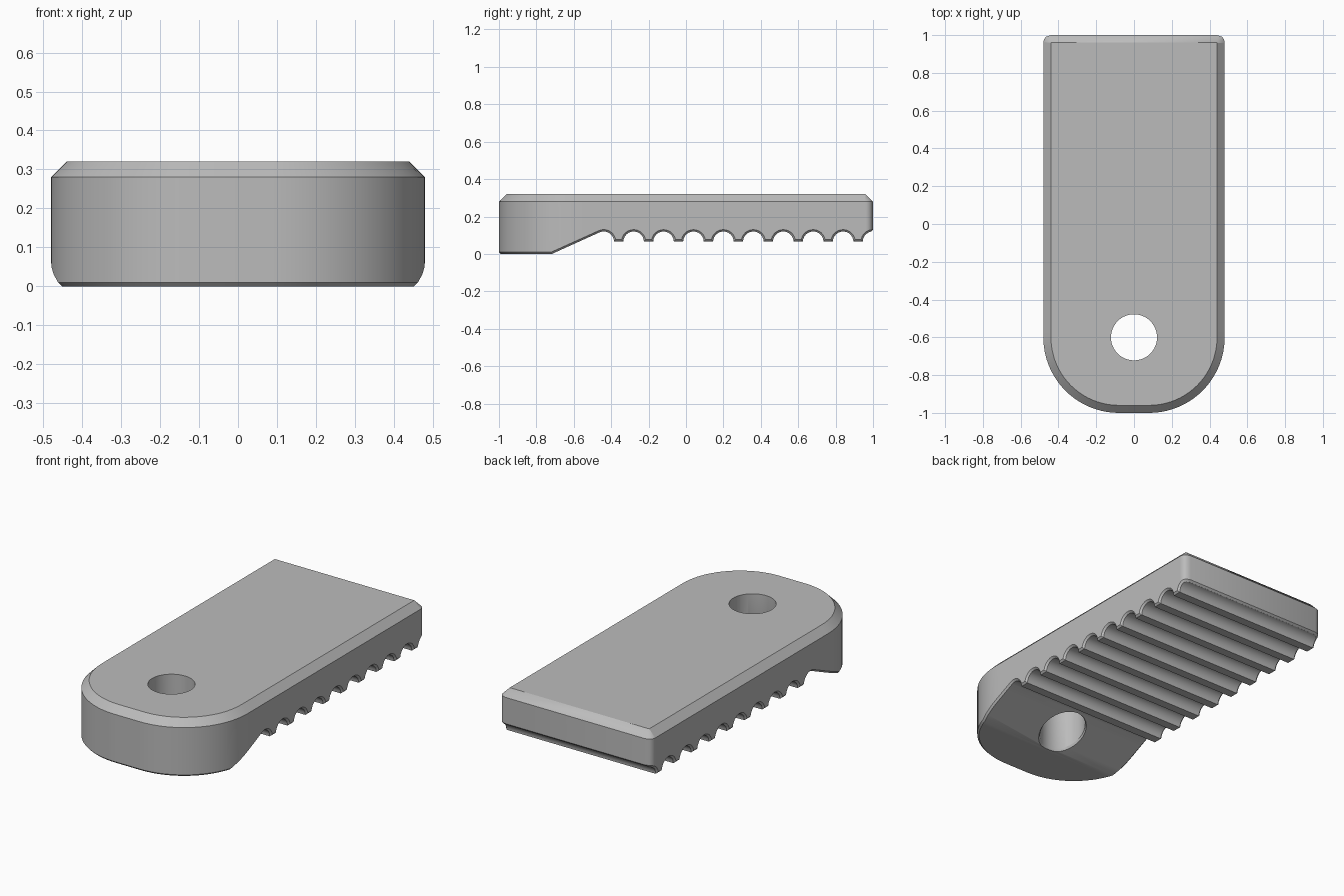
import bpy, bmesh
from math import sin, cos, radians, asin, sqrt, pi

if "Cube" in bpy.data.objects:
    bpy.data.objects.remove(bpy.data.objects["Cube"])

W, R, CX, CY = 0.48, 0.40, 0.08, -0.60   # half width, nose radius and its centre
BACK_R = 0.04                            # back corner radius
GR, LAND = 0.055, 0.065                  # groove radius, height of the teeth
RIM = 0.01                               # small lower chamfer
TANGENT = radians(114)
SLOPE = 0.445


def half_width(y, d):
    """Half width of the plan outline inset by d."""
    if y < CY:
        return CX + sqrt(max(0, (R - d) ** 2 - (y - CY) ** 2))
    if y > 1 - BACK_R:
        return W - BACK_R + sqrt(max(0, (BACK_R - d) ** 2 - (y - 1 + BACK_R) ** 2))
    return W - d


def profile(d, inset):
    """Underside from nose to back: (y, z), raised by d."""
    a0, n = asin(0.12 / R), 16
    pts = []
    for i in range(n + 1):
        a = pi / 2 + (a0 - pi / 2) * i / n
        pts.append((CY - (R - inset) * sin(a), d))
    y0 = pts[-1][0]
    r = GR + d
    y1, z1 = -0.44 + r * cos(TANGENT), LAND + r * sin(TANGENT)
    for i in range(1, 6):                # ramp
        t = i / 6
        pts.append((y0 + (y1 - y0) * t, d + (z1 - d) * t))
    end = asin(d / r) + 0.02
    for k in range(10):                  # round grooves
        c = -0.44 + 0.16 * k
        start = TANGENT if k == 0 else pi - end
        stop = pi / 2 if k == 9 else end
        for i in range(13):
            a = start + (stop - start) * i / 12
            pts.append((min(c + r * cos(a), 1 - inset), LAND + r * sin(a)))
    return pts


def ring(bm, d, inset, z=None):
    pts = profile(d, inset)
    side = [(half_width(y, inset), y, h if z is None else z) for y, h in pts]
    loop = side + [(-x, y, h) for x, y, h in reversed(side)]
    return [bm.verts.new(p) for p in loop]


def bridge(bm, a, b):
    n = len(a)
    for i in range(n):
        j = (i + 1) % n
        bm.faces.new((a[i], a[j], b[j], b[i]))


def finish(bm, name):
    bmesh.ops.recalc_face_normals(bm, faces=bm.faces)
    me = bpy.data.meshes.new(name)
    bm.to_mesh(me)
    bm.free()
    ob = bpy.data.objects.new(name, me)
    bpy.context.collection.objects.link(ob)
    return ob


# Ribbed plate: lower chamfer, wall, upper chamfer, top and underside strips
bm = bmesh.new()
rings = [ring(bm, 0, RIM), ring(bm, RIM, 0), ring(bm, RIM, 0, 0.28), ring(bm, RIM, 0.04, 0.32)]
for a, b in zip(rings, rings[1:]):
    bridge(bm, a, b)
low = rings[0]
n = len(low)
for i in range(n // 2 - 1):
    bm.faces.new((low[i], low[i + 1], low[n - 2 - i], low[n - 1 - i]))
bm.faces.new(rings[-1])
bmesh.ops.remove_doubles(bm, verts=bm.verts, dist=0.0002)
bmesh.ops.dissolve_degenerate(bm, edges=bm.edges, dist=0.0001)
plate = finish(bm, "ribbed_plate")

# Hole cutter with a flare that follows the ramp
bm = bmesh.new()
N = 48
circles = []
for r, lift in ((0.142, -0.02), (0.122, RIM), (0.122, None)):
    c = []
    for i in range(N):
        a = 2 * pi * i / N
        y = CY + r * sin(a)
        z = 0.5 if lift is None else SLOPE * (y + 0.72) + lift
        c.append(bm.verts.new((r * cos(a), y, z)))
    circles.append(c)
for a, b in zip(circles, circles[1:]):
    bridge(bm, a, b)
bm.faces.new(circles[0])
bm.faces.new(circles[-1])
cutter = finish(bm, "hole_cutter")
cutter.hide_render = True
cutter.hide_set(True)

grey = bpy.data.materials.new("plain grey")
grey.diffuse_color = (0.5, 0.5, 0.5, 1)
grey.use_nodes = True
grey.node_tree.nodes["Principled BSDF"].inputs["Base Color"].default_value = grey.diffuse_color
plate.data.materials.append(grey)
cutter.data.materials.append(grey)

mod = plate.modifiers.new("hole", 'BOOLEAN')
mod.operation = 'DIFFERENCE'
mod.solver = 'EXACT'
mod.object = cutter
bpy.context.view_layer.objects.active = plate
plate.select_set(True)
bpy.ops.object.modifier_apply(modifier=mod.name)
bpy.data.objects.remove(cutter)
bpy.ops.object.shade_smooth_by_angle(angle=radians(30))
